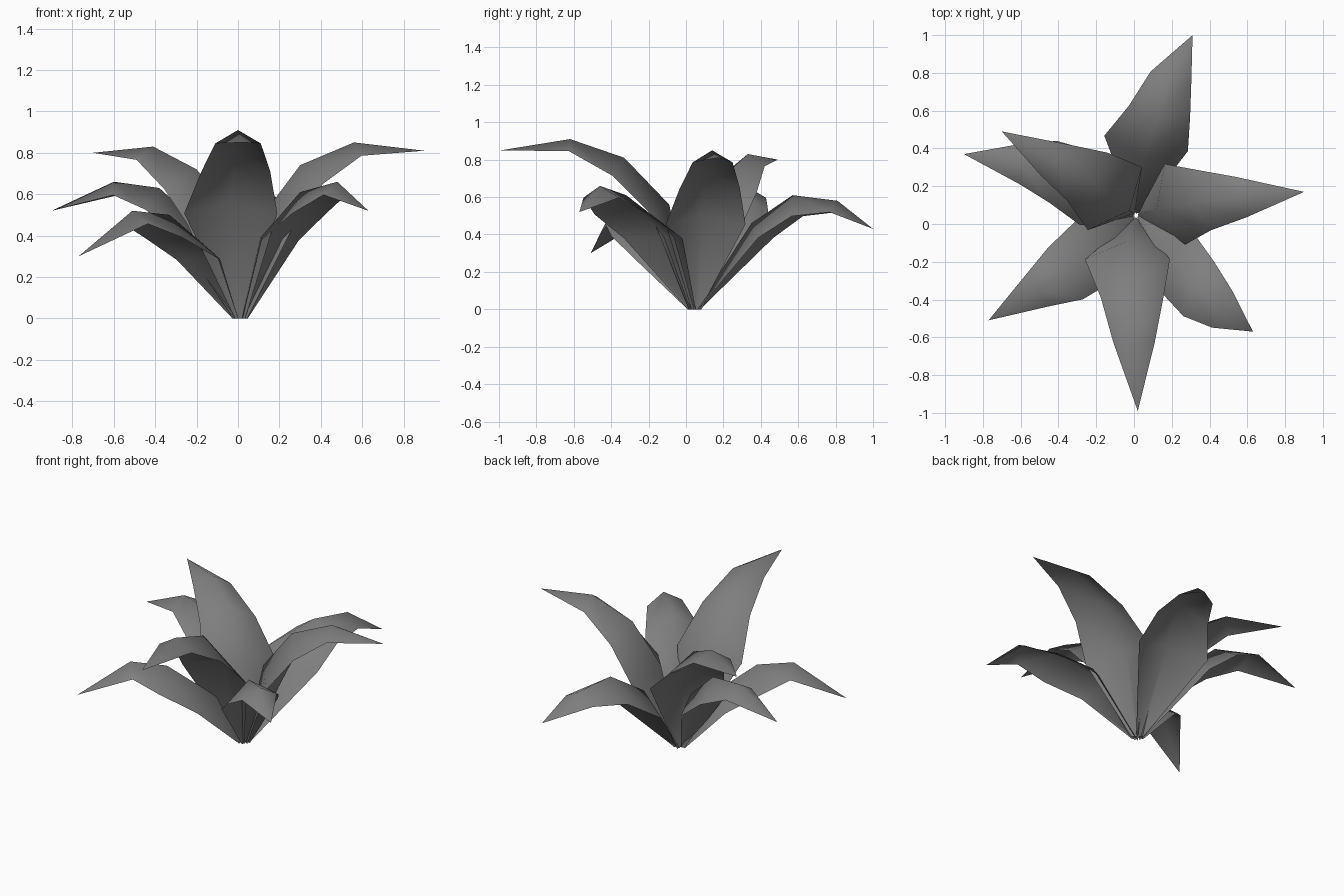
import bpy
import bmesh
import math
from mathutils import Vector

cube = bpy.data.objects.get("Cube")
if cube:
    bpy.data.objects.remove(cube, do_unlink=True)

# Single leaf colour
grey = bpy.data.materials.new("leaf grey")
grey.use_nodes = True
colour = (0.21, 0.21, 0.21, 1)
grey.diffuse_color = colour
bsdf = grey.node_tree.nodes["Principled BSDF"]
bsdf.inputs["Base Color"].default_value = colour
bsdf.inputs["Roughness"].default_value = 0.8

UP = Vector((0, 0, 1))
CROWN = Vector((0.01, 0.045, 0))
DROOP = (0.02, 0.11, 0.115, 0.065)   # edges sit outside the midrib, base to tip


def make_leaf(name, heading, hang, spread, midrib):
    """Leaf folded along its midrib, built row by row up to a pointed tip.

    heading is the way the blade faces, hang how far its widest edges dip,
    spread half of its greatest width.
    """
    points = [Vector(p) for p in midrib]
    tip = points[-1]
    outward = Vector((*heading, 0)).normalized()
    points.insert(0, CROWN + outward * 0.01)
    side = UP.cross(outward)

    bm = bmesh.new()
    rows = []
    for i, (half, droop) in enumerate(zip((0.025, spread, 0.165, 0.11), DROOP)):
        ahead = (points[i + 1] - points[i]).normalized()
        behind = (points[i] - points[i - 1]).normalized() if i else ahead
        weight = hang if i == 1 else 1
        normal = (ahead * weight + behind).cross(side).normalized()
        mid = points[i]
        edge = mid - normal * droop
        if i == 0:
            edge.z = 0
        rows.append([bm.verts.new(p) for p in (edge + side * half, mid, edge - side * half)])
    end = bm.verts.new(tip)

    for low, high in zip(rows, rows[1:]):
        for j in range(2):
            bm.faces.new((low[j], low[j + 1], high[j + 1], high[j]))
    for j in range(2):
        bm.faces.new((rows[-1][j], rows[-1][j + 1], end))
    # Upper side faces the sky
    bm.normal_update()
    if sum(f.normal.z for f in bm.faces) < 0:
        bmesh.ops.reverse_faces(bm, faces=bm.faces[:])

    mesh = bpy.data.meshes.new(name)
    bm.to_mesh(mesh)
    bm.free()
    mesh.materials.append(grey)
    leaf = bpy.data.objects.new(name, mesh)
    bpy.context.collection.objects.link(leaf)
    bpy.ops.object.select_all(action="DESELECT")
    leaf.select_set(True)
    bpy.context.view_layer.objects.active = leaf
    bpy.ops.object.shade_smooth_by_angle(angle=math.radians(85))


# Heading, hang, spread, then midrib: widest row, shoulder, crest, tip
make_leaf("front_leaf", (0, -1), 1, 0.225,
          ((-0.035, -0.09, 0.56), (-0.01, -0.33, 0.81), (0, -0.62, 0.91), (0.02, -0.99, 0.85)))
make_leaf("front_left_leaf", (0.87, -0.5), -0.4, 0.18,
          ((0.11, -0.12, 0.39), (0.3, -0.32, 0.61), (0.48, -0.46, 0.66), (0.63, -0.57, 0.52)))
make_leaf("left_leaf", (0.97, 0.25), 1, 0.22,
          ((0.12, 0.08, 0.5), (0.3, 0.11, 0.74), (0.56, 0.14, 0.85), (0.9, 0.17, 0.81)))
make_leaf("back_leaf", (0.18, 0.98), 1, 0.225,
          ((0.05, 0.35, 0.46), (0.13, 0.57, 0.61), (0.2, 0.81, 0.58), (0.31, 1, 0.43)))
make_leaf("back_right_leaf", (-0.76, 0.65), 1, 0.22,
          ((-0.025, 0.07, 0.5), (-0.2, 0.21, 0.72), (-0.41, 0.33, 0.83), (-0.7, 0.49, 0.8)))
make_leaf("right_leaf", (-0.99, 0.12), 0, 0.2,
          ((-0.16, 0.18, 0.43), (-0.38, 0.27, 0.63), (-0.6, 0.32, 0.66), (-0.9, 0.37, 0.52)))
make_leaf("front_right_leaf", (-0.83, -0.55), -0.4, 0.19,
          ((-0.1, -0.07, 0.3), (-0.33, -0.24, 0.5), (-0.51, -0.35, 0.52), (-0.77, -0.51, 0.3)))
